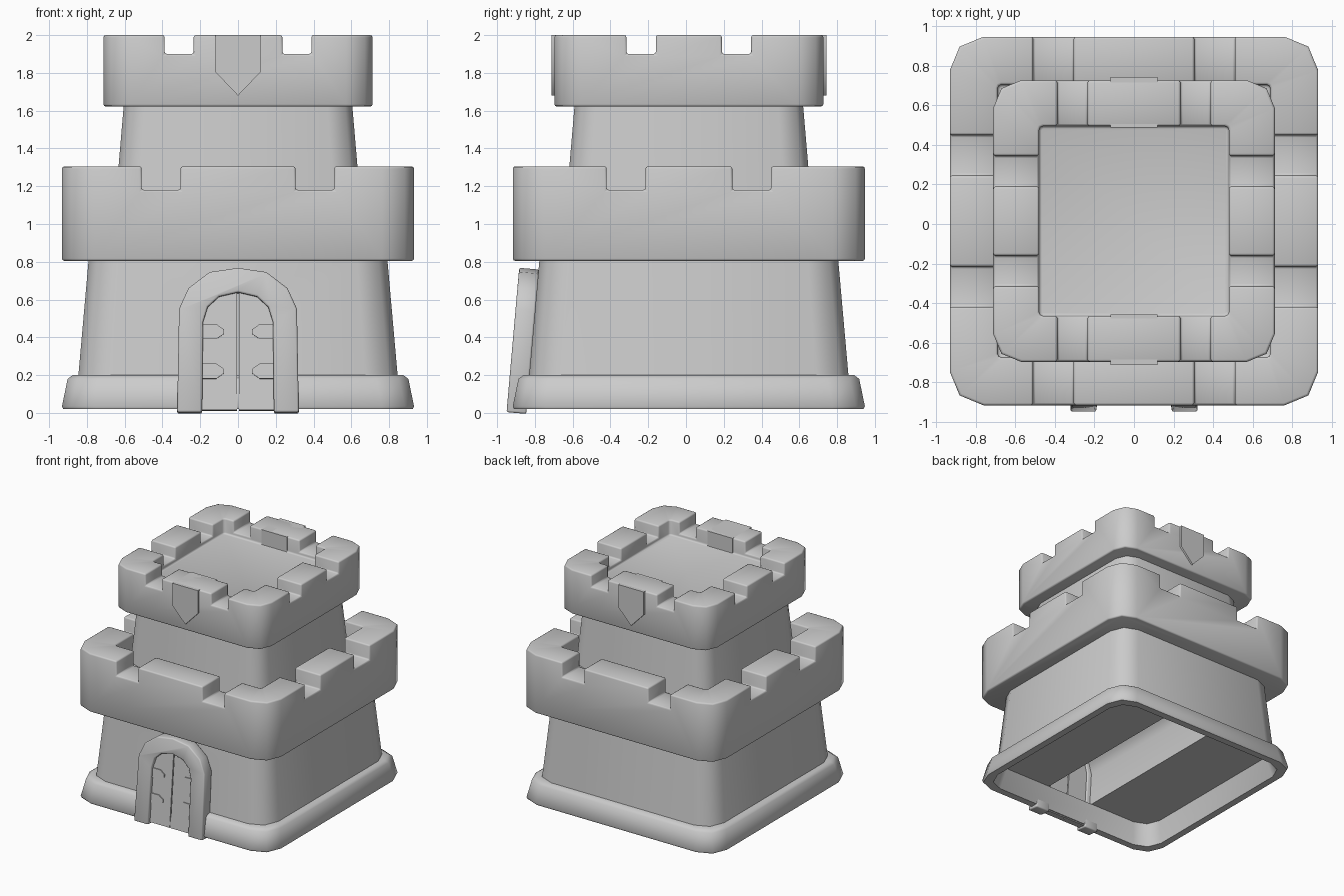
import bpy, bmesh, math
from mathutils import Matrix, Vector

cube = bpy.data.objects.get("Cube")
if cube:
    bpy.data.objects.remove(cube, do_unlink=True)

CY = 0.015                      # the walls sit slightly behind the door frame
TILT = -math.radians(5)         # the door leans back with the wall

stone = bpy.data.materials.new("light_grey_stone")
stone.use_nodes = True
grey = (0.6, 0.6, 0.6, 1)
stone.diffuse_color = grey
stone.node_tree.nodes["Principled BSDF"].inputs["Base Color"].default_value = grey


def make(name, bm):
    bmesh.ops.recalc_face_normals(bm, faces=bm.faces)
    mesh = bpy.data.meshes.new(name)
    bm.to_mesh(mesh)
    bm.free()
    mesh.materials.append(stone)
    obj = bpy.data.objects.new(name, mesh)
    bpy.context.collection.objects.link(obj)
    return obj


def activate(obj):
    bpy.ops.object.select_all(action='DESELECT')
    obj.select_set(True)
    bpy.context.view_layer.objects.active = obj


def rounded_square(half, r):
    """Square outline with two-segment corners."""
    pts = []
    for k in range(4):
        for s in range(3):
            a = math.pi / 2 * k + math.pi / 4 * s
            turn = Matrix.Rotation(math.pi / 2 * k, 2)
            c = turn @ Vector((half - r, half - r))
            pts.append((c.x + r * math.cos(a), c.y + r * math.sin(a) + CY))
    return pts


def loft(name, rings, closed=False):
    """Join rounded squares given as (half width, height, corner radius)."""
    bm = bmesh.new()
    loops = [[bm.verts.new((x, y, z)) for x, y in rounded_square(h, r)] for h, z, r in rings]
    pairs = list(zip(loops, loops[1:]))
    if closed:
        pairs.append((loops[-1], loops[0]))
    else:
        bm.faces.new(loops[0])
        bm.faces.new(loops[-1])
    for a, b in pairs:
        for i in range(len(a)):
            j = (i + 1) % len(a)
            bm.faces.new((a[i], a[j], b[j], b[i]))
    return make(name, bm)


def prism(name, outline, y0, y1):
    """Extrude an (x, z) outline from y0 to y1."""
    bm = bmesh.new()
    front = [bm.verts.new((x, y0, z)) for x, z in outline]
    back = [bm.verts.new((x, y1, z)) for x, z in outline]
    bm.faces.new(front)
    bm.faces.new(back)
    for i in range(len(front)):
        j = (i + 1) % len(front)
        bm.faces.new((front[i], front[j], back[j], back[i]))
    return make(name, bm)


def box(name, lo, hi):
    return prism(name, [(lo[0], lo[2]), (hi[0], lo[2]), (hi[0], hi[2]), (lo[0], hi[2])], lo[1], hi[1])


def cut(obj, cutter):
    cutter.hide_render = True
    mod = obj.modifiers.new("cut", 'BOOLEAN')
    mod.operation, mod.solver, mod.object = 'DIFFERENCE', 'EXACT', cutter
    activate(obj)
    bpy.ops.object.modifier_apply(modifier=mod.name)
    bpy.data.objects.remove(cutter, do_unlink=True)


def finish(obj, bevel=0.0):
    activate(obj)
    if bevel:
        mod = obj.modifiers.new("soft_edges", 'BEVEL')
        mod.width, mod.segments = bevel, 2
        mod.limit_method, mod.angle_limit = 'ANGLE', math.radians(50)
        bpy.ops.object.modifier_apply(modifier=mod.name)
    bpy.ops.object.shade_smooth_by_angle(angle=math.radians(50))


def mirror_outline(half):
    """Complete a right-hand outline that ends on the centre line."""
    return half + [(-x, z) for x, z in reversed(half) if x > 0]


# Flared hollow skirt round the foot
skirt = loft("base_skirt", [(0.925, 0.02, 0.17), (0.932, 0.035, 0.17), (0.902, 0.18, 0.17),
                            (0.875, 0.2, 0.16), (0.82, 0.2, 0.15), (0.865, 0.02, 0.16)], True)
finish(skirt)

# Door shape shared by the frame, the leaves and the passage
inner = [(0.19, 0), (0.185, 0.48), (0.16, 0.56), (0.1, 0.615), (0, 0.638)]
outer = [(0.322, 0), (0.312, 0.55), (0.262, 0.66), (0.15, 0.745), (0, 0.767)]

# Tapered lower walls with the passage behind the door
walls = loft("lower_walls", [(0.845, 0.2, 0.17), (0.79, 0.82, 0.16)])
passage = [(x * 1.2, z) for x, z in mirror_outline(inner)]
cut(walls, prism("passage_cutter", passage, -1.1, 0.72))
finish(walls)

# Tapered upper walls
finish(loft("upper_walls", [(0.65, 1.1, 0.14), (0.603, 1.65, 0.13)]))


def battlement(name, half, r, bottom, top, inside, floor, notch, front, side):
    """Overhanging tray with two notches cut through each side."""
    tray = loft(name, [(half, bottom, r), (half, top, r), (inside, top, 0.02), (inside, floor, 0.02)])
    for s in (-1, 1):
        x0, x1 = sorted((s * front[0], s * front[1]))
        cut(tray, box("notch_cutter", (x0, -1.5, notch), (x1, 1.5, top + 0.2)))
        y0, y1 = sorted((s * side[0], s * side[1]))
        cut(tray, box("notch_cutter", (-1.5, CY + y0, notch), (1.5, CY + y1, top + 0.2)))
    finish(tray, 0.012)


battlement("lower_battlement", 0.932, 0.17, 0.805, 1.305, 0.69, 1.15, 1.18, (0.305, 0.51), (0.23, 0.435))
battlement("upper_battlement", 0.712, 0.14, 1.622, 2.0, 0.48, 1.87, 1.9, (0.235, 0.388), (0.175, 0.33))

# Pointed shields set through the front and back merlons
shield = mirror_outline([(0.12, 2.0), (0.12, 1.805), (0, 1.68)])
for label, s in (("front", -1), ("back", 1)):
    y0, y1 = sorted((CY + s * 0.474, CY + s * 0.728))
    finish(prism(label + "_shield", shield, y0, y1))


# Leaning door: frame, two leaves and pointed hinges
def place_door_part(obj, bevel=0.0):
    obj.location = (0, -0.95, 0.004)
    obj.rotation_euler.x = TILT
    finish(obj, bevel)


arch = mirror_outline(outer) + list(reversed(mirror_outline(inner)))
place_door_part(prism("door_frame", arch, 0, 0.105), 0.01)

for label, s in (("left", 1), ("right", -1)):
    leaf = [(s * max(x, 0.004), z) for x, z in [(0, 0.015), (0.19, 0.015)] + inner[1:]]
    place_door_part(prism(label + "_door_leaf", leaf, 0.03, 0.09))
    for level, z in (("lower", 0.22), ("upper", 0.43)):
        strap = [(0.19, -0.04), (0.115, -0.04), (0.075, -0.012), (0.075, 0.012), (0.115, 0.04), (0.19, 0.04)]
        hinge = [(s * x, z + dz) for x, dz in strap]
        place_door_part(prism(label + "_" + level + "_hinge", hinge, 0.021, 0.04))
